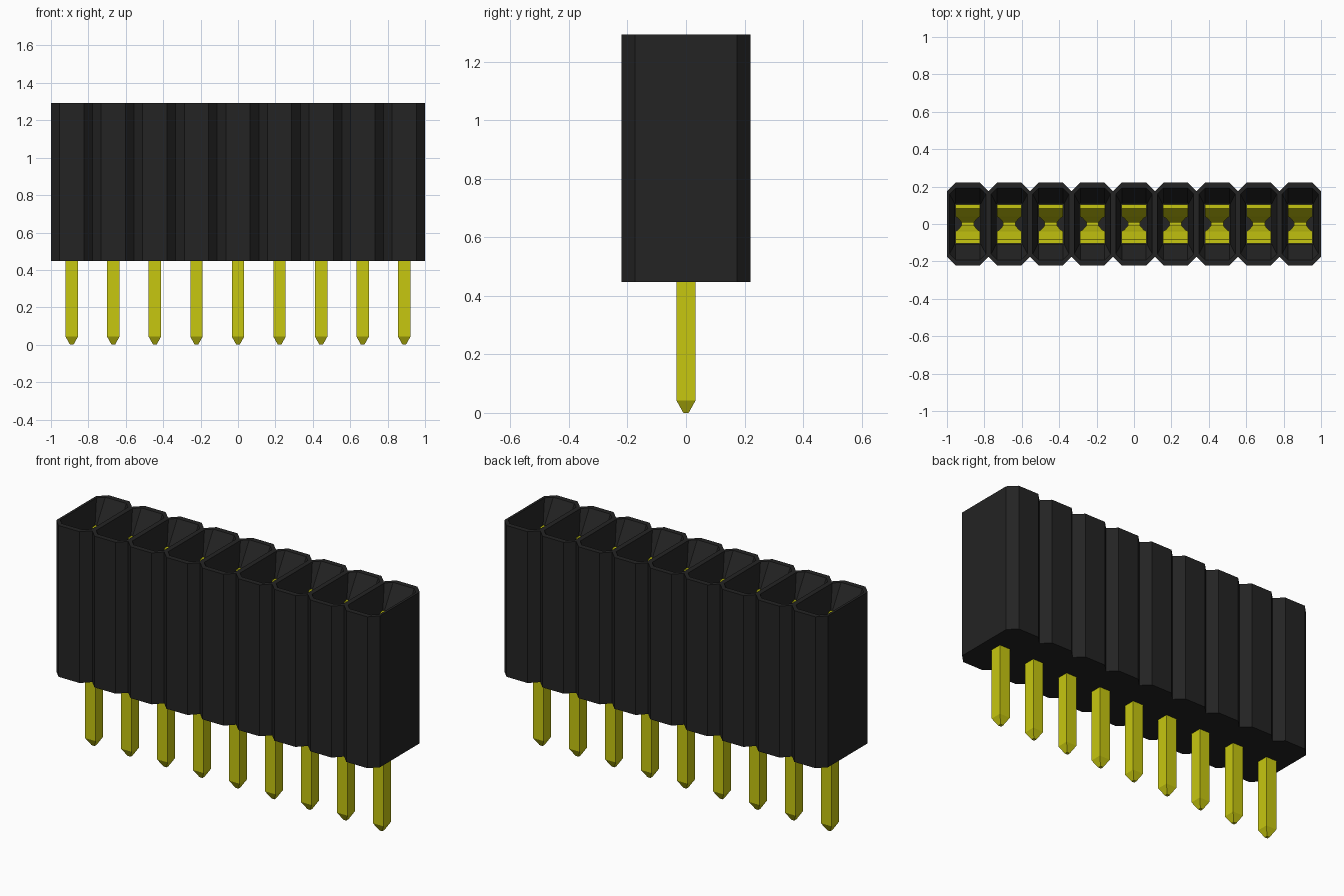
import bpy, bmesh

cube = bpy.data.objects.get("Cube")
if cube:
    bpy.data.objects.remove(cube)

COUNT, PITCH = 9, 2 / 9
BOTTOM, TOP = 0.448, 1.293


def material(name, rgb):
    m = bpy.data.materials.new(name)
    m.use_nodes = True
    m.diffuse_color = (*rgb, 1)
    b = next(n for n in m.node_tree.nodes if n.type == 'BSDF_PRINCIPLED')
    b.inputs["Base Color"].default_value = (*rgb, 1)
    return m


black = material("black_plastic", (0.017, 0.017, 0.017))
gold = material("yellow_metal", (0.57, 0.57, 0.005))


def finish(bm, name, mat):
    bmesh.ops.recalc_face_normals(bm, faces=bm.faces)
    me = bpy.data.meshes.new(name)
    bm.to_mesh(me)
    bm.free()
    me.materials.append(mat)
    ob = bpy.data.objects.new(name, me)
    bpy.context.collection.objects.link(ob)
    return ob


def octagon(bm, cx, hx, hy, ch, z):
    """Ring of a rectangle with cut corners."""
    q = [(hx, hy - ch), (hx - ch, hy)]
    pts = q + [(-x, y) for x, y in q[::-1]]
    pts += [(-x, -y) for x, y in pts]
    return [bm.verts.new((cx + x, y, z)) for x, y in pts]


def bridge(bm, a, b, skip=()):
    n = len(a)
    for i in range(n):
        if i not in skip:
            bm.faces.new((a[i], a[(i + 1) % n], b[(i + 1) % n], b[i]))


centres = [(i - (COUNT - 1) / 2) * PITCH for i in range(COUNT)]

# Housing: a row of cut-corner cells, each with a funnel and a deep socket
bm = bmesh.new()
for i, cx in enumerate(centres):
    h = PITCH / 2
    rings = [octagon(bm, cx, h, 0.221, 0.046, BOTTOM),
             octagon(bm, cx, h, 0.221, 0.046, TOP),
             octagon(bm, cx, h - 0.014, 0.192, 0.032, TOP),
             octagon(bm, cx, 0.069, 0.11, 0.004, 1.155),
             octagon(bm, cx, 0.069, 0.11, 0.004, 0.5)]
    # Walls shared by neighbouring cells are left out
    shared = ({3} if i > 0 else set()) | ({7} if i < COUNT - 1 else set())
    for k in range(4):
        bridge(bm, rings[k], rings[k + 1], shared if k == 0 else ())
    bm.faces.new(rings[0])
    bm.faces.new(rings[-1])
bmesh.ops.remove_doubles(bm, verts=bm.verts, dist=0.0005)
finish(bm, "housing", black)

# Leaf spring profile: y, z, half width, from the lip down to the root
LEAF = [(0.104, 1.168, 0.066), (0.084, 1.168, 0.066), (0.042, 1.085, 0.066),
        (0.034, 1.06, 0.052), (0.012, 1.0, 0.033), (0.035, 0.7, 0.033),
        (0.033, 0.5, 0.033)]

for i, cx in enumerate(centres):
    # Square pin with a pointed tip
    bm = bmesh.new()
    rings = []
    for h, z in ((0.009, 0), (0.033, 0.043), (0.033, 0.52)):
        rings.append([bm.verts.new((cx + sx * h, sy * h, z))
                      for sx, sy in ((1, 1), (-1, 1), (-1, -1), (1, -1))])
    for a, b in zip(rings, rings[1:]):
        bridge(bm, a, b)
    bm.faces.new(rings[0])
    bm.faces.new(rings[-1])
    finish(bm, f"pin_{i + 1}", gold)

    # Pair of facing leaf springs inside the socket
    bm = bmesh.new()
    for side in (-1, 1):
        rows = [[bm.verts.new((cx + s * w, side * y, z)) for s in (-1, 1)]
                for y, z, w in LEAF]
        for a, b in zip(rows, rows[1:]):
            bm.faces.new((a[0], a[1], b[1], b[0]))
    springs = finish(bm, f"contact_springs_{i + 1}", gold)
    mod = springs.modifiers.new("thickness", 'SOLIDIFY')
    mod.thickness = 0.006
    mod.offset = 0
